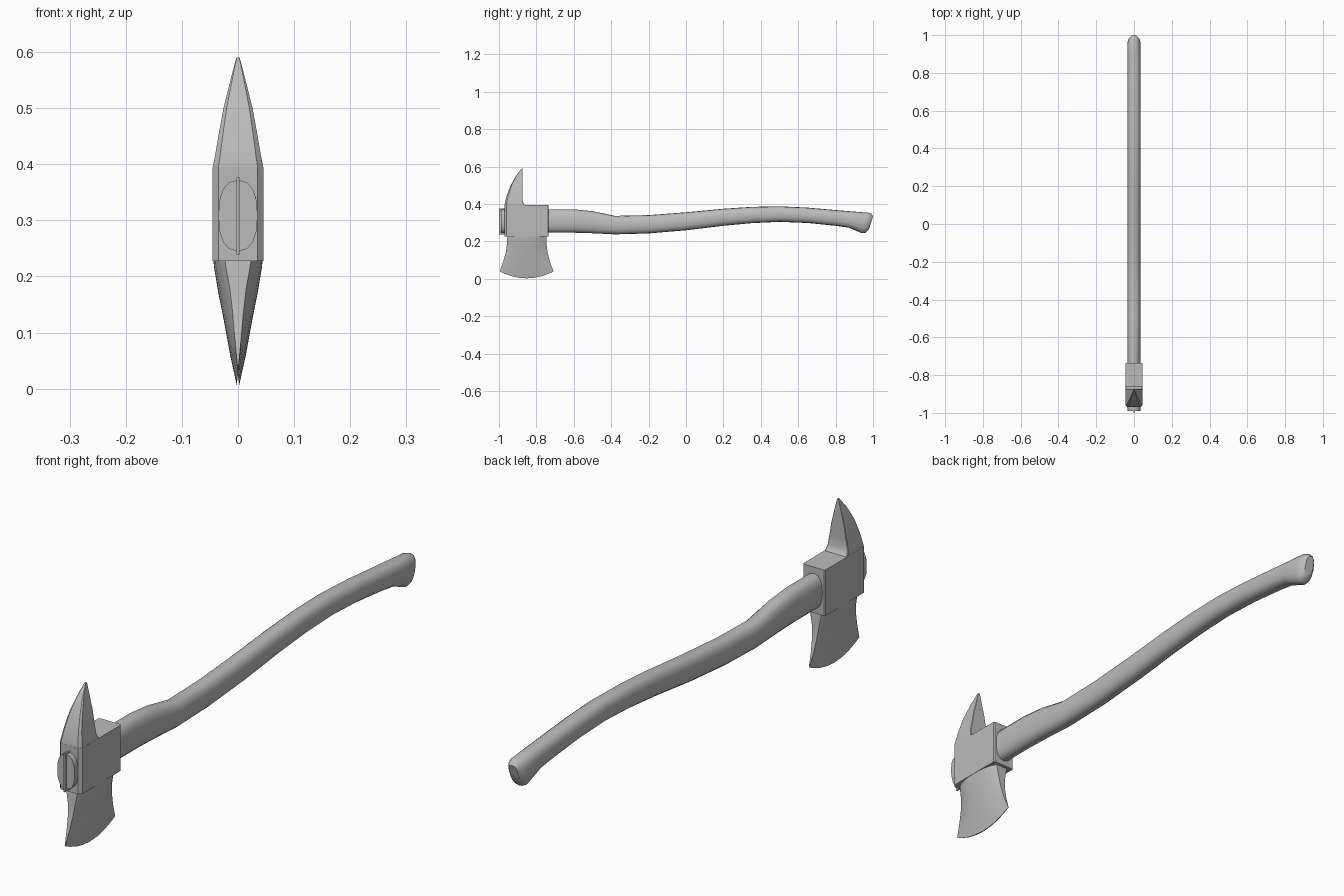
import bpy, bmesh, math
from mathutils import Vector

cube = bpy.data.objects.get("Cube")
if cube:
    bpy.data.objects.remove(cube, do_unlink=True)

grey = bpy.data.materials.new("plain_grey")
grey.use_nodes = True
grey.diffuse_color = (0.5, 0.5, 0.5, 1)
grey.node_tree.nodes["Principled BSDF"].inputs["Base Color"].default_value = (0.5, 0.5, 0.5, 1)


def loft(name, rings, angle=30):
    """Skin a list of equal-length point rings and cap both ends."""
    bm = bmesh.new()
    loops = [[bm.verts.new(p) for p in ring] for ring in rings]
    for a, b in zip(loops, loops[1:]):
        for i in range(len(a)):
            j = (i + 1) % len(a)
            bm.faces.new((a[i], a[j], b[j], b[i]))
    bm.faces.new(loops[0])
    bm.faces.new(loops[-1])
    bmesh.ops.recalc_face_normals(bm, faces=bm.faces)
    mesh = bpy.data.meshes.new(name)
    bm.to_mesh(mesh)
    bm.free()
    mesh.materials.append(grey)
    obj = bpy.data.objects.new(name, mesh)
    bpy.context.collection.objects.link(obj)
    bpy.ops.object.select_all(action='DESELECT')
    obj.select_set(True)
    bpy.context.view_layer.objects.active = obj
    bpy.ops.object.shade_smooth_by_angle(angle=math.radians(angle))
    return obj


def oval(top_y, top_z, low_y, low_z, half, sides=16):
    """Rounded-box oval spanning a top point and a bottom point."""
    top, low = Vector((0, top_y, top_z)), Vector((0, low_y, low_z))
    ring = []
    for i in range(sides):
        a = 2 * math.pi * i / sides
        c, s = math.cos(a), math.sin(a)
        x = half * math.copysign(abs(c) ** 0.8, c)
        p = low.lerp(top, 0.5 + 0.5 * math.copysign(abs(s) ** 0.85, s))
        ring.append((x, p.y, p.z))
    return ring


def chamfered(z, front, back, half, cut, rear_cut):
    """Horizontal rectangle with clipped corners."""
    side = [(half - cut, front), (half, front + cut),
            (half, back - rear_cut), (half - rear_cut, back)]
    return [(x, y, z) for x, y in side] + [(-x, y, z) for x, y in reversed(side)]


# Handle: swept oval with an S-curve and a hooked grip end
spine = [(-0.99, 0.372, 0.245), (-0.735, 0.372, 0.247), (-0.6, 0.372, 0.247),
         (-0.5, 0.362, 0.244), (-0.38, 0.337, 0.238), (-0.2, 0.341, 0.243),
         (0, 0.356, 0.26), (0.2, 0.375, 0.284), (0.35, 0.385, 0.298),
         (0.5, 0.388, 0.305), (0.65, 0.381, 0.299), (0.8, 0.368, 0.284)]
rings = [oval(y, t, y, b, 0.035) for y, t, b in spine]
rings += [oval(0.895, 0.36, 0.87, 0.274, 0.035),
          oval(0.975, 0.354, 0.94, 0.244, 0.035),
          oval(0.99, 0.349, 0.958, 0.246, 0.031),
          oval(1.0, 0.335, 0.978, 0.264, 0.018)]
loft("handle", rings, 40)

# Thin wedge driven into the handle's front end
loft("handle_wedge", [chamfered(z, -1.0, -0.95, 0.0025, 0.0002, 0.0002)
                      for z in (0.238, 0.376)])

# Head socket around the handle
loft("head_socket", [chamfered(z, -0.97, -0.735, 0.045, 0.01, 0.004)
                     for z in (0.228, 0.395)])

# Spike: curved front, upright back with a small fillet at the root
spike = [(0.39, -0.97, -0.855, 0.045), (0.4, -0.969, -0.866, 0.044),
         (0.415, -0.966, -0.873, 0.041), (0.45, -0.957, -0.873, 0.035),
         (0.5, -0.938, -0.873, 0.026), (0.55, -0.91, -0.873, 0.0135),
         (0.59, -0.88, -0.873, 0.003)]
loft("head_spike", [chamfered(z, f, b, h, h * 0.22, h * 0.05) for z, f, b, h in spike])

# Blade: lens sections that flare and thin towards a curved cutting edge
# columns: end height, mid height, front, back, half width, end width ratio
blade = [(0.24, 0.24, -0.953, -0.748, 0.045, 0.55),
         (0.215, 0.215, -0.956, -0.746, 0.0425, 0.5),
         (0.18, 0.17, -0.958, -0.745, 0.035, 0.42),
         (0.14, 0.12, -0.964, -0.74, 0.025, 0.4),
         (0.09, 0.06, -0.978, -0.727, 0.014, 0.4),
         (0.04, 0.003, -0.996, -0.708, 0.0015, 0.6)]
steps = [-1, -0.93, -0.8, -0.55, -0.28, 0, 0.28, 0.55, 0.8, 0.93, 1]
rings = []
for end_z, mid_z, front, back, half, ratio in blade:
    side = []
    for s in steps:
        y = (front + back) / 2 + s * (back - front) / 2
        w = half * (ratio + (1 - ratio) * (1 - abs(s) ** 3))
        side.append((w, y, mid_z + (end_z - mid_z) * s * s))
    rings.append(side + [(-x, y, z) for x, y, z in reversed(side)])
loft("head_blade", rings, 40)
